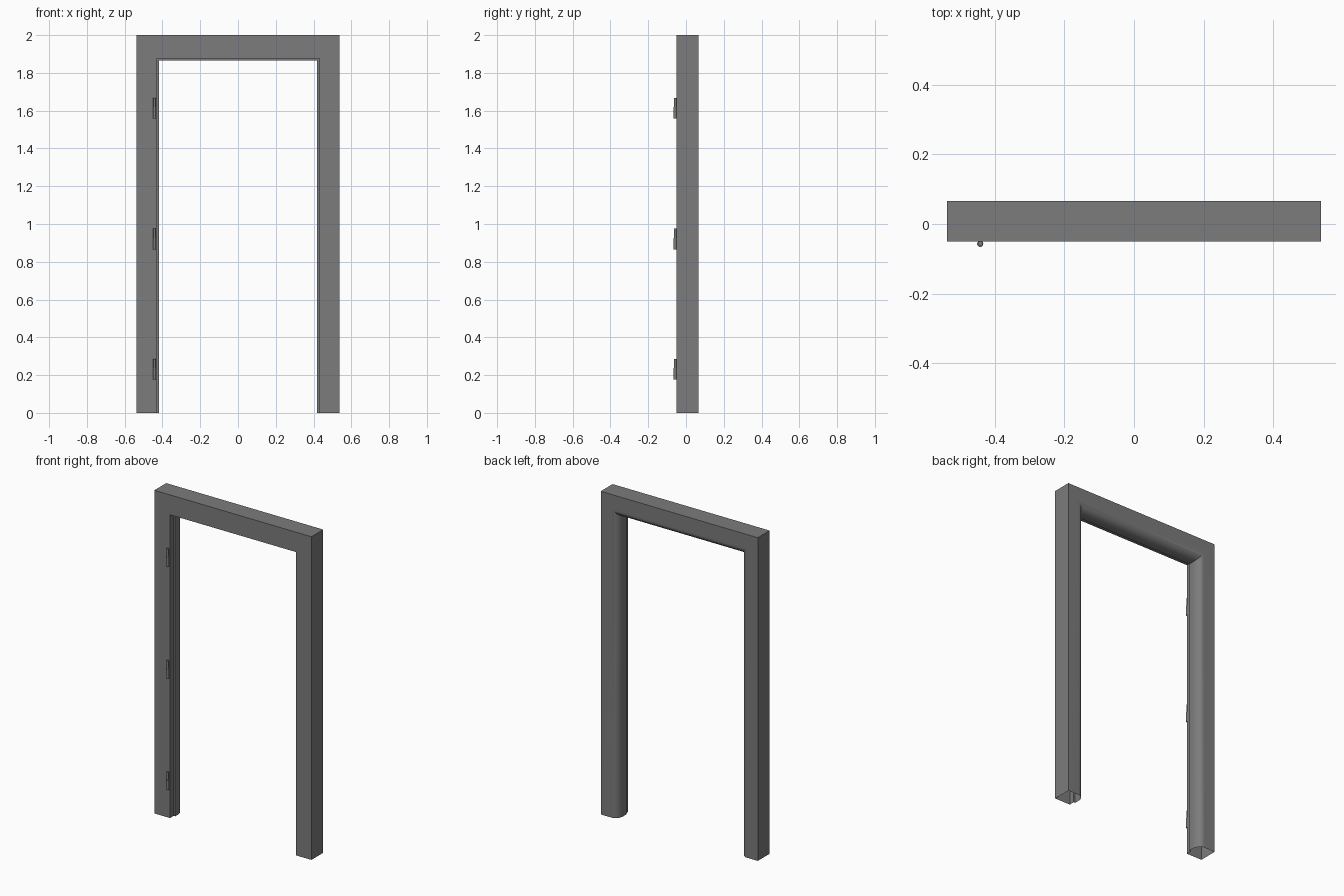
import bpy, bmesh, math

if "Cube" in bpy.data.objects:
    bpy.data.objects.remove(bpy.data.objects["Cube"])

HALF_W, TOP = 0.5375, 2.0
FRONT, BACK = -0.05, 0.066
REBATE, STOP = 0.107, 0.118      # frame widths at the door rebate and at the stop
HEAD_SCALE = 1.15                # the head is slightly deeper than the jambs
STOP_Y = -0.015
RX, RY = 0.042, 0.055            # rounded inner back edge

# Dark grey finish
dark = bpy.data.materials.new("dark_grey")
dark.diffuse_color = (0.2, 0.2, 0.2, 1)
dark.use_nodes = True
dark.node_tree.nodes["Principled BSDF"].inputs["Base Color"].default_value = dark.diffuse_color


def add_mesh(name, bm):
    bmesh.ops.recalc_face_normals(bm, faces=bm.faces[:])
    me = bpy.data.meshes.new(name)
    bm.to_mesh(me)
    bm.free()
    me.materials.append(dark)
    ob = bpy.data.objects.new(name, me)
    bpy.context.collection.objects.link(ob)
    bpy.context.view_layer.objects.active = ob
    ob.select_set(True)
    bpy.ops.object.shade_smooth_by_angle(angle=math.radians(30))
    ob.select_set(False)
    return ob


# Frame cross-section: (distance in from the outer face, y)
profile = [(0, BACK), (0, FRONT), (REBATE, FRONT), (REBATE, STOP_Y), (STOP, STOP_Y)]
for i in range(13):
    a = math.pi / 2 * i / 12
    profile.append((STOP - RX + RX * math.cos(a), BACK - RY + RY * math.sin(a)))

# Door frame: mitred sweep up one jamb, across the head and down the other, open at the floor
bm = bmesh.new()
rings = []
for side, up in ((-1, 0), (-1, 1), (1, 1), (1, 0)):
    rings.append([bm.verts.new((side * (HALF_W - u), y, up * (TOP - u * HEAD_SCALE)))
                  for u, y in profile])
n = len(profile)
for a, b in zip(rings, rings[1:]):
    for i in range(n):
        j = (i + 1) % n
        bm.faces.new((a[i], a[j], b[j], b[i]))
add_mesh("door_frame", bm)


# Hinge: wide lower barrel with a slimmer upper pin, turned as one stepped form
def hinge(name, z):
    bm = bmesh.new()
    steps = [(0.009, 0.0), (0.009, 0.06), (0.0068, 0.06), (0.0068, 0.109)]
    loops = []
    for r, h in steps:
        loops.append([bm.verts.new((-0.442 + r * math.cos(2 * math.pi * k / 16),
                                    -0.057 + r * math.sin(2 * math.pi * k / 16), z + h))
                      for k in range(16)])
    for a, b in zip(loops, loops[1:]):
        for k in range(16):
            m = (k + 1) % 16
            bm.faces.new((a[k], a[m], b[m], b[k]))
    bm.faces.new(loops[0])
    bm.faces.new(loops[-1])
    add_mesh(name, bm)


for label, z in (("lower", 0.177), ("middle", 0.866), ("upper", 1.559)):
    hinge(label + "_hinge", z)
